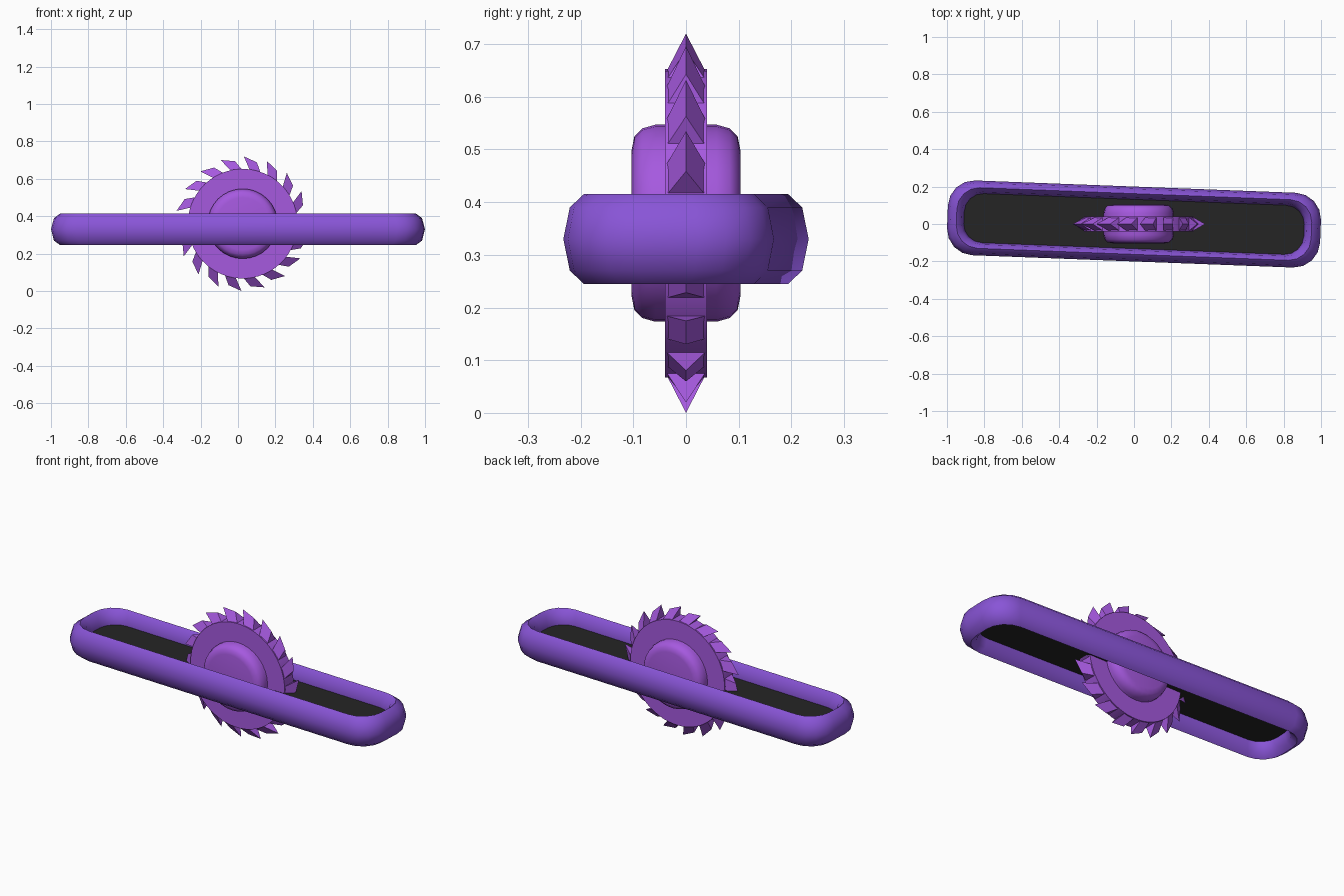
import bpy, bmesh
from math import sin, cos, pi, radians

if "Cube" in bpy.data.objects:
    bpy.data.objects.remove(bpy.data.objects["Cube"])

def material(name, rgb):
    m = bpy.data.materials.new(name)
    m.diffuse_color = (*rgb, 1)
    m.use_nodes = True
    m.node_tree.nodes["Principled BSDF"].inputs["Base Color"].default_value = m.diffuse_color
    return m

FRAME = material("frame_purple", (0.25, 0.09, 0.68))
BLADE = material("blade_purple", (0.38, 0.10, 0.74))
DARK = material("dark_plate", (0.018, 0.018, 0.018))
CX, CZ = 0.025, 0.36      # blade axis
FZ = 0.33                 # frame mid height
TURN = radians(-2.2)      # slight turn of the frame about z

def finish(bm, name, mat, angle):
    bmesh.ops.recalc_face_normals(bm, faces=bm.faces)
    me = bpy.data.meshes.new(name)
    bm.to_mesh(me)
    bm.free()
    me.materials.append(mat)
    ob = bpy.data.objects.new(name, me)
    bpy.context.collection.objects.link(ob)
    if angle:
        bpy.ops.object.select_all(action='DESELECT')
        bpy.context.view_layer.objects.active = ob
        ob.select_set(True)
        bpy.ops.object.shade_smooth_by_angle(angle=radians(angle))
    return ob

def outline(t, seg=4):
    """Rounded rectangle, t = 0 at the outer edge and 1 at the inner edge."""
    hx, hy, r = 0.998 - 0.09 * t, 0.2 - 0.07 * t, 0.14 - 0.04 * t
    pts = []
    for k, (sx, sy) in enumerate([(1, 1), (-1, 1), (-1, -1), (1, -1)]):
        for i in range(seg + 1):
            a = (k + i / seg) * pi / 2
            pts.append((sx * (hx - r) + r * cos(a), sy * (hy - r) + r * sin(a)))
    return pts

def bridge(bm, rings, closed):
    n = len(rings[0])
    for j in range(len(rings) if closed else len(rings) - 1):
        a, b = rings[j], rings[(j + 1) % len(rings)]
        for i in range(n):
            bm.faces.new((a[i], a[(i + 1) % n], b[(i + 1) % n], b[i]))

# Frame ring: rounded octagonal section swept round the outline
section = [(0, 0), (0.17, 0.06), (0.54, 0.085), (0.85, 0.06),
           (1, 0), (0.85, -0.06), (0.54, -0.085), (0.17, -0.06)]
bm = bmesh.new()
bridge(bm, [[bm.verts.new((x, y, z)) for x, y in outline(t)] for t, z in section], True)
frame = finish(bm, "frame_ring", FRAME, 65)

# Thin dark plate filling the ring
bm = bmesh.new()
rings = [[bm.verts.new((x, y, z)) for x, y in outline(0.97)] for z in (-0.008, 0.008)]
bridge(bm, rings, False)
for ring in rings:
    bm.faces.new(ring)
plate = finish(bm, "plate", DARK, 0)
for ob in (frame, plate):
    ob.location.z = FZ
    ob.rotation_euler.z = TURN

def lathe(name, profile, seg, angle):
    """Turn a (radius, y) profile about the blade axis and cap both ends."""
    bm = bmesh.new()
    rings = [[bm.verts.new((r * cos(2 * pi * i / seg), y, r * sin(2 * pi * i / seg)))
              for i in range(seg)] for r, y in profile]
    bridge(bm, rings, False)
    bm.faces.new(rings[0])
    bm.faces.new(rings[-1])
    ob = finish(bm, name, BLADE, angle)
    ob.location = (CX, 0, CZ)

# Saw disc and rounded hub
lathe("saw_disc", [(0.293, -0.04), (0.293, 0.04)], 54, 30)
half = [(0.14, 0.103), (0.165, 0.098), (0.18, 0.083), (0.187, 0.058)]
lathe("hub", [(r, -y) for r, y in half] + half[::-1], 32, 40)

# Teeth: forward-leaning wedges rising to a ridge at mid thickness
bm = bmesh.new()
COUNT = 18
for k in range(COUNT):
    a0 = radians(89) + 2 * pi * k / COUNT
    def pt(deg, r, y):
        a = a0 + radians(deg)
        return bm.verts.new((r * cos(a), y, r * sin(a)))
    f1, f2 = pt(-7, 0.285, -0.04), pt(-7, 0.285, 0.04)
    b1, b2 = pt(-19, 0.285, -0.04), pt(-19, 0.285, 0.04)
    tip, back = pt(0, 0.36, 0), pt(-12, 0.337, 0)
    for f in ((f1, tip, back, b1), (f2, b2, back, tip), (f1, f2, tip),
              (b1, back, b2), (f1, b1, b2, f2)):
        bm.faces.new(f)
finish(bm, "saw_teeth", BLADE, 0).location = (CX, 0, CZ)
